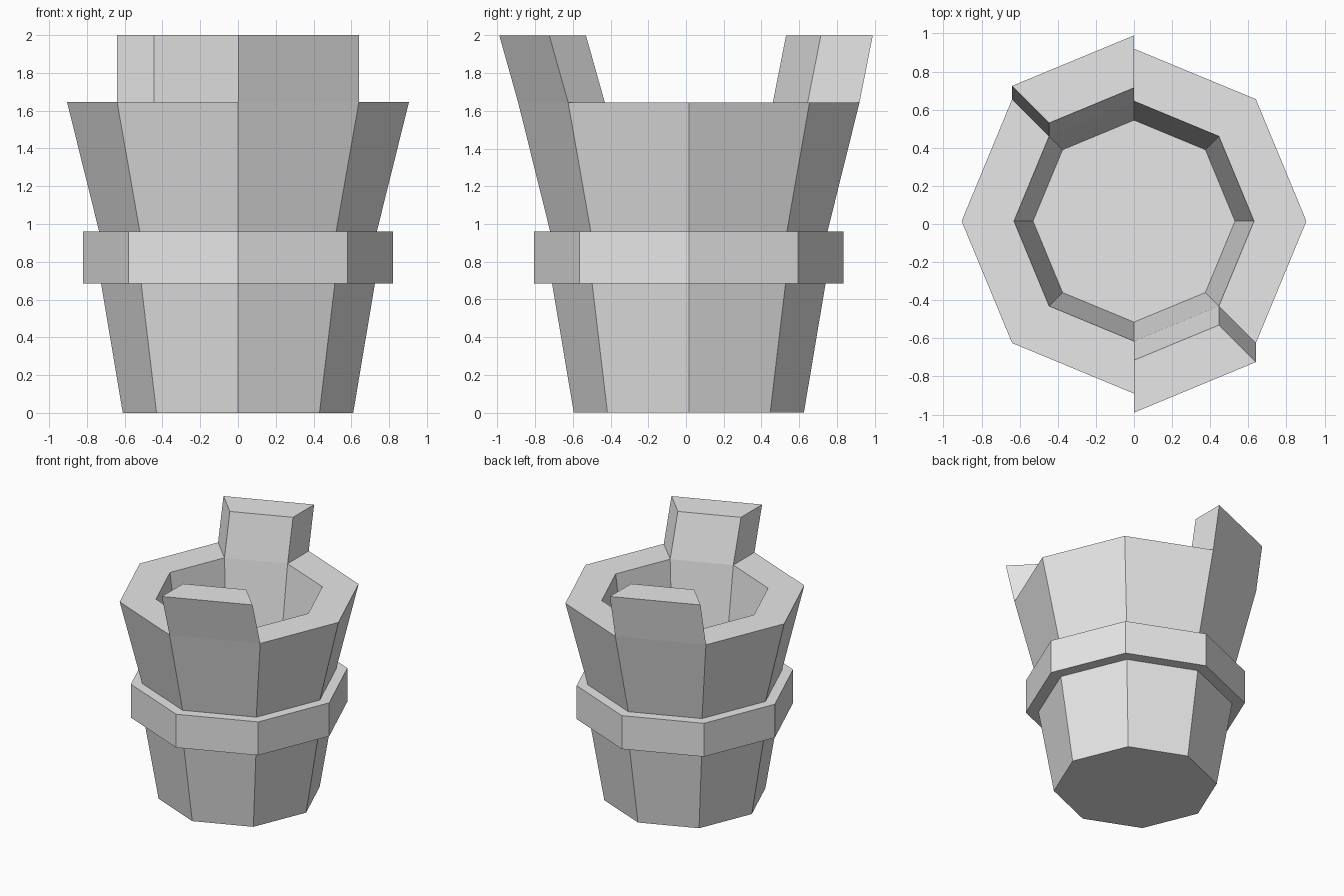
import bpy
import bmesh
from math import cos, sin, radians
from mathutils import Vector

SIDES = 8
CENTRE_Y = 0.015
RIM_Z, TOP_Z = 1.645, 2.0
RIM_OUTER, RIM_INNER = 0.905, 0.63

if "Cube" in bpy.data.objects:
    bpy.data.objects.remove(bpy.data.objects["Cube"])

grey = bpy.data.materials.new("plain_grey")
grey.use_nodes = True
colour = (0.8, 0.8, 0.8, 1)
grey.diffuse_color = colour
grey.node_tree.nodes["Principled BSDF"].inputs["Base Color"].default_value = colour


def corner(radius, z, step):
    """Corner of the octagon at the given radius and height."""
    a = radians(step * 360 / SIDES)
    return Vector((radius * cos(a), CENTRE_Y + radius * sin(a), z))


def finish(name, bm):
    bmesh.ops.recalc_face_normals(bm, faces=bm.faces)
    mesh = bpy.data.meshes.new(name)
    bm.to_mesh(mesh)
    bm.free()
    mesh.materials.append(grey)
    obj = bpy.data.objects.new(name, mesh)
    bpy.context.collection.objects.link(obj)
    return obj


def lathe(name, profile, closed=False):
    """Octagonal turning of (radius, z) points, capped or joined into a ring."""
    bm = bmesh.new()
    rings = [[bm.verts.new(corner(r, z, s)) for s in range(SIDES)] for r, z in profile]
    pairs = list(zip(rings, rings[1:]))
    if closed:
        pairs.append((rings[-1], rings[0]))
    else:
        bm.faces.new(rings[0])
        bm.faces.new(rings[-1])
    for low, high in pairs:
        for s in range(SIDES):
            t = (s + 1) % SIDES
            bm.faces.new((low[s], low[t], high[t], high[s]))
    return finish(name, bm)


def lug(name, step, lean):
    """Raised stave on one side of the rim, leaning along y."""
    bm = bmesh.new()
    base = [corner(RIM_OUTER, RIM_Z, step), corner(RIM_OUTER, RIM_Z, step + 1),
            corner(RIM_INNER, RIM_Z, step + 1), corner(RIM_INNER, RIM_Z, step)]
    shift = Vector((0, lean, TOP_Z - RIM_Z))
    low = [bm.verts.new(p) for p in base]
    high = [bm.verts.new(p + shift) for p in base]
    bm.faces.new(low)
    bm.faces.new(high)
    for i in range(4):
        j = (i + 1) % 4
        bm.faces.new((low[i], low[j], high[j], high[i]))
    return finish(name, bm)


# Bucket wall, rim and recessed floor
lathe("bucket_body", [(0.61, 0), (0.725, 0.685), (0.735, 0.96),
                      (RIM_OUTER, RIM_Z), (RIM_INNER, RIM_Z), (0.53, 0.9)])

# Hoop around the middle
lathe("hoop", [(0.72, 0.685), (0.82, 0.685), (0.82, 0.96), (0.73, 0.96)], closed=True)

# Raised staves on opposite sides
lug("back_lug", 2, 0.07)
lug("front_lug", 6, -0.1)
